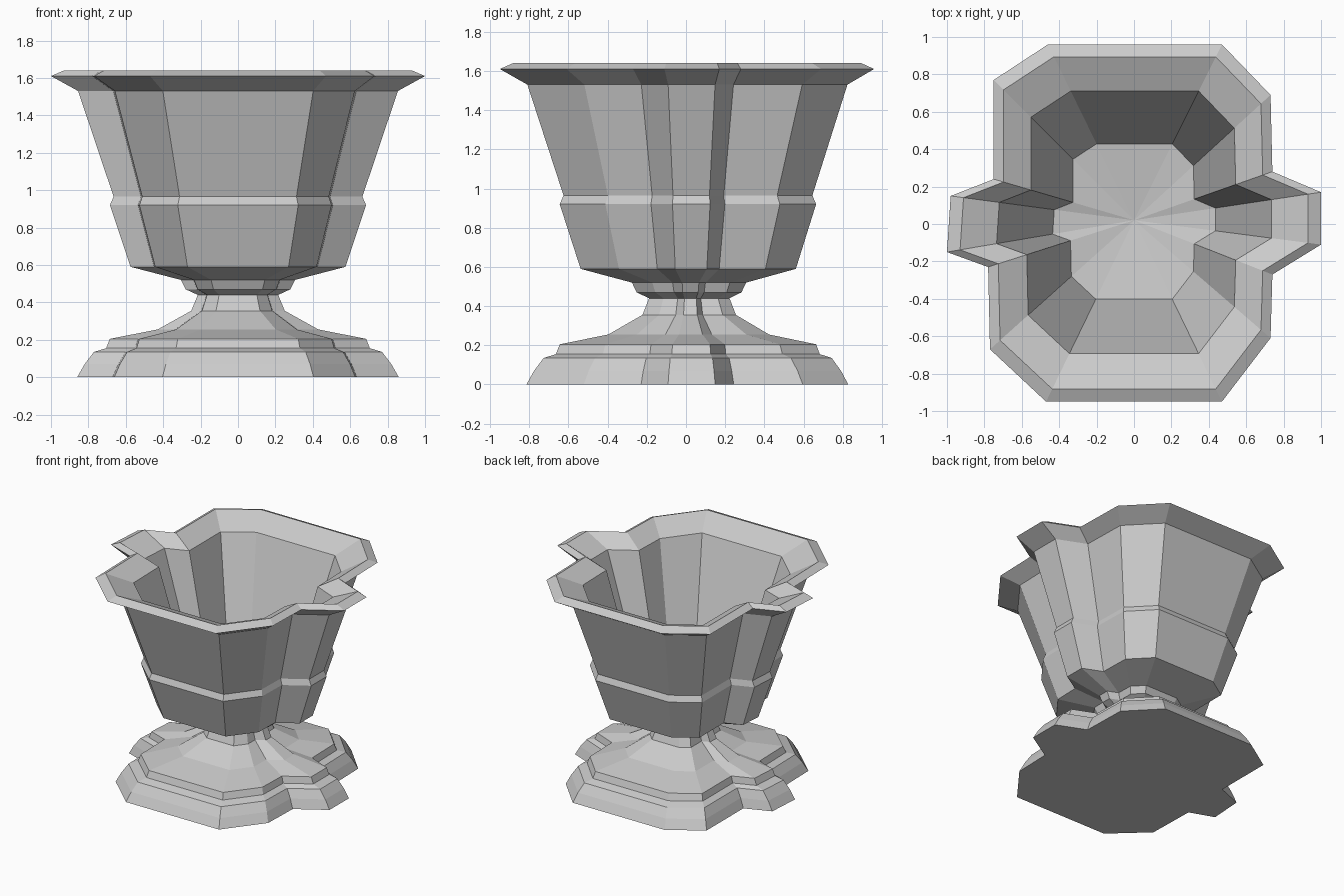
import bpy
import bmesh

if "Cube" in bpy.data.objects:
    bpy.data.objects.remove(bpy.data.objects["Cube"])

# Irregular 16-sided plan of the urn at its widest (scale 1)
PLAN = [(1.0, .17), (.74, .28), (.73, .69), (.47, .96),
        (-.46, .96), (-.75, .77), (-.75, .24), (-.98, .15),
        (-1.0, -.15), (-.78, -.23), (-.77, -.67), (-.47, -.95),
        (.47, -.95), (.73, -.61), (.74, -.27), (1.0, -.11)]
CY = .02  # y of the axis the plan shrinks towards


def build(name, profile, cap_first=False, floor_z=None):
    """Stack scaled copies of the plan; profile is (scale, z)."""
    bm = bmesh.new()
    rings = [[bm.verts.new((x * s, CY + (y - CY) * s, z)) for x, y in PLAN]
             for s, z in profile]
    n = len(PLAN)
    for a, b in zip(rings, rings[1:]):
        for i in range(n):
            j = (i + 1) % n
            bm.faces.new((a[i], a[j], b[j], b[i]))
    if cap_first:
        bm.faces.new(rings[0][::-1])
    if floor_z is not None:
        c = bm.verts.new((0, CY, floor_z))
        for i in range(n):
            bm.faces.new((rings[-1][i], rings[-1][(i + 1) % n], c))
    mesh = bpy.data.meshes.new(name)
    bm.to_mesh(mesh)
    bm.free()
    obj = bpy.data.objects.new(name, mesh)
    bpy.context.collection.objects.link(obj)
    return obj


# Stepped foot rising to the stem
build("foot", [(.86, 0), (.82, .07), (.77, .135), (.705, .155), (.685, .205),
               (.43, .255), (.25, .355), (.215, .44)], cap_first=True)

# Bowl: collar, belted wall, flared rim, then the inside down to a shallow floor
build("bowl", [(.215, .44), (.28, .47), (.305, .52), (.575, .59), (.685, .92),
               (.665, .965), (.855, 1.53), (1.0, 1.61), (.93, 1.64),
               (.735, 1.555), (.435, .66)], floor_z=.6)
